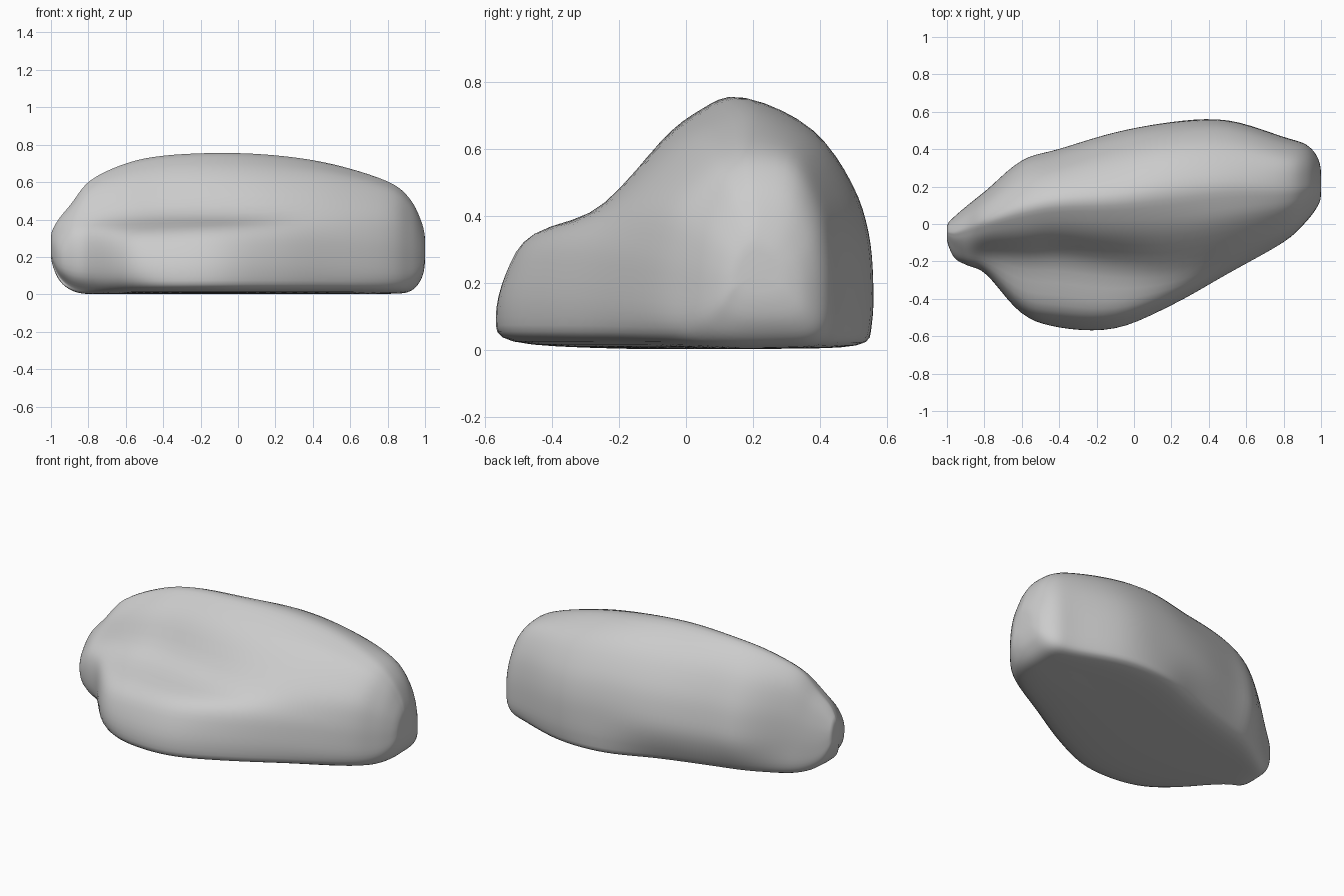
import bpy, bmesh
from mathutils import Vector

if "Cube" in bpy.data.objects:
    bpy.data.objects.remove(bpy.data.objects["Cube"])

# Stations along the boulder:
# x, front y, back y, top z, ridge y, shelf edge z, shelf inner y, shelf inner z, bottom z
STATIONS = [
    (-1.00, -0.10, 0.00, 0.33, -0.04, 0.28, -0.07, 0.31, 0.19),
    (-0.96, -0.19, 0.04, 0.40, -0.04, 0.28, -0.12, 0.34, 0.09),
    (-0.89, -0.23, 0.10, 0.485, -0.01, 0.32, -0.15, 0.39, 0.03),
    (-0.79, -0.28, 0.18, 0.61, 0.03, 0.33, -0.16, 0.41, 0.01),
    (-0.60, -0.50, 0.34, 0.70, 0.10, 0.33, -0.19, 0.42, 0.012),
    (-0.40, -0.56, 0.40, 0.742, 0.14, 0.34, -0.19, 0.43, 0.012),
    (-0.10, -0.565, 0.49, 0.757, 0.16, 0.35, -0.23, 0.43, 0.012),
    (0.20, -0.44, 0.545, 0.745, 0.20, 0.35, -0.24, 0.44, 0.012),
    (0.50, -0.27, 0.555, 0.697, 0.23, 0.34, -0.16, 0.46, 0.012),
    (0.80, -0.10, 0.465, 0.605, 0.21, 0.31, -0.04, 0.43, 0.012),
    (0.92, 0.01, 0.425, 0.51, 0.21, 0.28, 0.05, 0.37, 0.025),
    (0.98, 0.09, 0.36, 0.39, 0.22, 0.25, 0.12, 0.31, 0.09),
    (1.00, 0.14, 0.29, 0.31, 0.21, 0.24, 0.16, 0.27, 0.17),
]


def mix(a, b, t):
    return a + (b - a) * t


def section(x, y0, y1, zt, yr, sh, sy, sz, zb):
    d = min(0.06, 0.15 * (y1 - y0))
    h = zt - zb
    under = 0.05 if -0.97 < x < -0.5 else 0                   # undercut front foot
    tuck = 0.06 if -0.7 < x < 0.1 else 0                      # undercut back foot
    drop = 0.03 if -0.7 < x < 0.1 else (-0.06 if 0.7 < x < 0.95 else 0)  # back shoulder
    full = 0.06 if x > 0.4 else 0                             # rounder front shoulder
    pts = [
        (y0 + 0.9 * d + under, zb + 0.012), (y0 + 0.1 * d + under * 0.4, zb + 0.25 * (sh - zb)),
        (mix(y0, sy, 0.1), zb + 0.65 * (sh - zb)), (mix(y0, sy, 0.33), sh),
        (sy, sz), (mix(sy, yr, 0.4), mix(sz, zt, 0.6 + full)),
        (mix(sy, yr, 0.7), mix(sz, zt, 0.88 + full / 2)), (yr, zt),
        (mix(yr, y1, 0.5), zb + (0.89 - drop) * h), (mix(yr, y1, 0.82), zb + (0.68 - drop) * h),
        (mix(yr, y1, 0.96), zb + (0.48 - drop / 2) * h), (y1, zb + 0.28 * h),
        (y1 - 0.1 * d - tuck * 0.6, zb + 0.09 * h), (y1 - 0.8 * d - tuck, zb),
        (mix(y0, y1, 0.65), zb - 0.008), (mix(y0, y1, 0.35), zb - 0.008),
    ]
    return [Vector((x, y, z)) for y, z in pts]


def spline(rows, steps, closed):
    """Catmull-Rom resampling of a list of vectors."""
    n, out = len(rows), []
    pick = (lambda i: rows[i % n]) if closed else (lambda i: rows[max(0, min(n - 1, i))])
    for i in range(n if closed else n - 1):
        a, b, c, d = (pick(i + k) for k in (-1, 0, 1, 2))
        for s in range(steps):
            t = s / steps
            out.append(0.5 * (2 * b + (c - a) * t + (2 * a - 5 * b + 4 * c - d) * t * t
                              + (3 * b - a - 3 * c + d) * t ** 3))
    return out if closed else out + [rows[-1].copy()]


# Smooth loft through the sections
rings = [spline(section(*s), 4, True) for s in STATIONS]
columns = [spline([r[j] for r in rings], 5, False) for j in range(len(rings[0]))]
bm = bmesh.new()
grid = [[bm.verts.new((max(-1, min(1, p.x)), p.y, max(0.002, p.z))) for p in col]
        for col in columns]
m, n = len(grid), len(grid[0])
for j in range(m):
    k = (j + 1) % m
    for i in range(n - 1):
        bm.faces.new((grid[j][i], grid[j][i + 1], grid[k][i + 1], grid[k][i]))

# Rounded end caps
for end in (0, n - 1):
    loop = [grid[j][end] for j in range(m)]
    centre = bm.verts.new(sum((v.co for v in loop), Vector()) / m)
    for j in range(m):
        bm.faces.new((loop[j], loop[(j + 1) % m], centre))
bmesh.ops.recalc_face_normals(bm, faces=bm.faces)
for f in bm.faces:
    f.smooth = True

mesh = bpy.data.meshes.new("boulder")
bm.to_mesh(mesh)
bm.free()
boulder = bpy.data.objects.new("boulder", mesh)
bpy.context.collection.objects.link(boulder)

# Soften small creases
soften = boulder.modifiers.new("soften", 'SMOOTH')
soften.factor = 0.5
soften.iterations = 4
